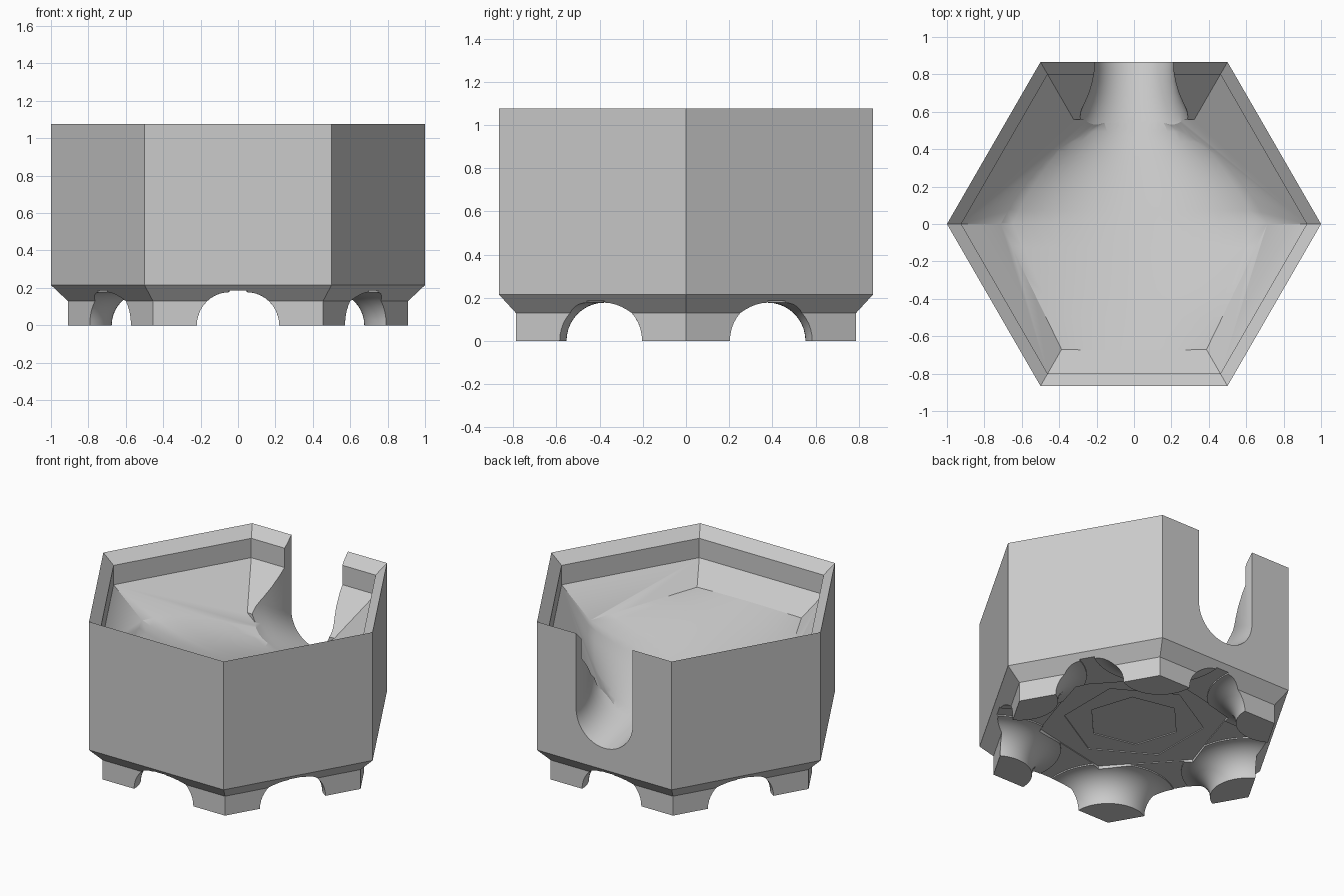
import bpy, bmesh, math

cube = bpy.data.objects.get("Cube")
if cube:
    bpy.data.objects.remove(cube, do_unlink=True)

C30 = math.cos(math.radians(30))
CEILING = 0.185


def loft(name, rings):
    """Closed solid through a list of equal-length point rings."""
    bm = bmesh.new()
    loops = [[bm.verts.new(p) for p in ring] for ring in rings]
    for a, b in zip(loops, loops[1:]):
        for i in range(len(a)):
            j = (i + 1) % len(a)
            bm.faces.new((a[i], a[j], b[j], b[i]))
    bm.faces.new(loops[0])
    bm.faces.new(loops[-1])
    bmesh.ops.recalc_face_normals(bm, faces=bm.faces)
    mesh = bpy.data.meshes.new(name)
    bm.to_mesh(mesh)
    bm.free()
    obj = bpy.data.objects.new(name, mesh)
    bpy.context.collection.objects.link(obj)
    return obj


def carve(target, tool, operation="DIFFERENCE"):
    """Apply a boolean and discard the helper."""
    tool.hide_render = True
    mod = target.modifiers.new("carve", "BOOLEAN")
    mod.operation, mod.solver, mod.object = operation, "EXACT", tool
    bpy.context.view_layer.objects.active = target
    bpy.ops.object.modifier_apply(modifier=mod.name)
    bpy.data.objects.remove(tool, do_unlink=True)


def polygon(radius, z, sides=6, turn=0.0, cx=0.0, cy=0.0):
    return [(cx + radius * math.cos(turn + math.tau * i / sides),
             cy + radius * math.sin(turn + math.tau * i / sides), z) for i in range(sides)]


def lerp(table, t):
    for (t0, v0), (t1, v1) in zip(table, table[1:]):
        if t <= t1:
            return v0 + (v1 - v0) * (t - t0) / (t1 - t0)
    return table[-1][1]


def spread(a, b, n):
    return [a + (b - a) * i / n for i in range(n + 1)]


def floor_mid(y):
    """Height of the chute along its centre line."""
    return 0.755 - 0.256 * (y + 0.675)


# Hexagonal body with a chamfered base
body = loft("hexagonal_tray", [polygon(r, z) for r, z in
                               ((0.91, 0), (0.91, 0.13), (1, 0.215), (1, 1.085))])

# Space under the body, leaving six trumpet-shaped feet at the corners
void = loft("underside_void", [polygon(1.3, -0.1), polygon(1.3, CEILING)])
arc = [(0.41 - 0.175 * math.cos(a), 0.177 * math.sin(a)) for a in spread(0, math.pi / 2, 10)]
profile = [(0.235, -0.2)] + arc + [(0.41, 0.25)]
for i in range(6):
    a = math.tau * i / 6
    foot = loft("foot", [polygon(r, z, 64, 0.02, 0.91 * math.cos(a), 0.91 * math.sin(a))
                         for r, z in profile])
    carve(void, foot)
carve(body, void)

# Shallow twisted steps in the underside
for i, radius in enumerate((0.58, 0.43, 0.29)):
    turn = math.radians(12 + 18 * i)
    carve(body, loft("underside_step", [polygon(radius, 0.1, 6, turn),
                                        polygon(radius, CEILING + 0.006 * (i + 1), 6, turn)]))

# Bowl: rim bevel, upright wall and sloped wall, open toward the back
BACK = 0.56
walls = ((0.34, 0.42), (0.8, 0.88), (0.8, 1.01), (0.89, 1.1))


def bowl_ring(a, z):
    r, x = a / C30, (a - BACK / 2) / C30
    return [(-r, 0, z), (-r / 2, -a, z), (r / 2, -a, z), (r, 0, z), (x, BACK, z), (-x, BACK, z)]


bowl = loft("bowl_cutter", [bowl_ring(a, z) for a, z in walls])

# Dished floor that falls toward the back
floor_edge = ((-0.95, 0.256), (-0.675, 0.39), (0, 0.72), (0.14, 0.645),
              (0.26, 0.556), (0.42, 0.425), (0.6, 0.268))


def floor_section(y):
    xe, mid = lerp(floor_edge, y), floor_mid(y)
    ze = 0.076 + C30 * xe + abs(y) / 2
    if y < -0.675:
        ze = mid
    dish = [(xe * t, y, mid + (ze - mid) * t * t) for t in spread(-1, 1, 20)]
    side = ze + 0.2 * (1.2 - xe)
    return [(-1.2, y, 1.5), (-1.2, y, side)] + dish + [(1.2, y, side), (1.2, y, 1.5)]


stations = [-0.95, -0.675] + spread(-0.5, 0, 4) + spread(0.07, 0.6, 10)
carve(bowl, loft("floor_cutter", [floor_section(y) for y in stations]), "INTERSECT")
carve(body, bowl)

# Back corners of the bowl
NEAR = 0.55


def back_ring(a, z):
    x0, x1 = (a - NEAR / 2) / C30, a / 2 / C30
    return [(-x0, NEAR, z), (x0, NEAR, z), (x1, a, z), (-x1, a, z)]


carve(body, loft("back_bowl_cutter",
                 [back_ring(a, z) for a, z in ((0.556, 0.636),) + walls[1:]]))

# Flared U-shaped slot through the back wall
slot_width = ((0.3, 0.31), (0.55, 0.31), (0.6, 0.287), (0.65, 0.262), (0.7, 0.24),
              (0.76, 0.222), (0.82, 0.211), (0.95, 0.208))


def slot_section(y):
    w, mid = lerp(slot_width, y), floor_mid(y)
    bottom = [(-w * math.cos(a), y, mid + w - w * math.sin(a)) for a in spread(0, math.pi, 24)]
    return [(-w, y, 1.5)] + bottom + [(w, y, 1.5)]


carve(body, loft("slot_cutter", [slot_section(y) for y, _ in slot_width]))

# Plain grey finish
grey = bpy.data.materials.new("light_grey")
grey.use_nodes = True
colour = (0.6, 0.6, 0.6, 1)
grey.diffuse_color = colour
grey.node_tree.nodes["Principled BSDF"].inputs["Base Color"].default_value = colour
body.data.materials.clear()
body.data.materials.append(grey)
for face in body.data.polygons:
    face.material_index = 0

bpy.ops.object.select_all(action="DESELECT")
body.select_set(True)
bpy.context.view_layer.objects.active = body
bpy.ops.object.shade_smooth_by_angle(angle=math.radians(28))
